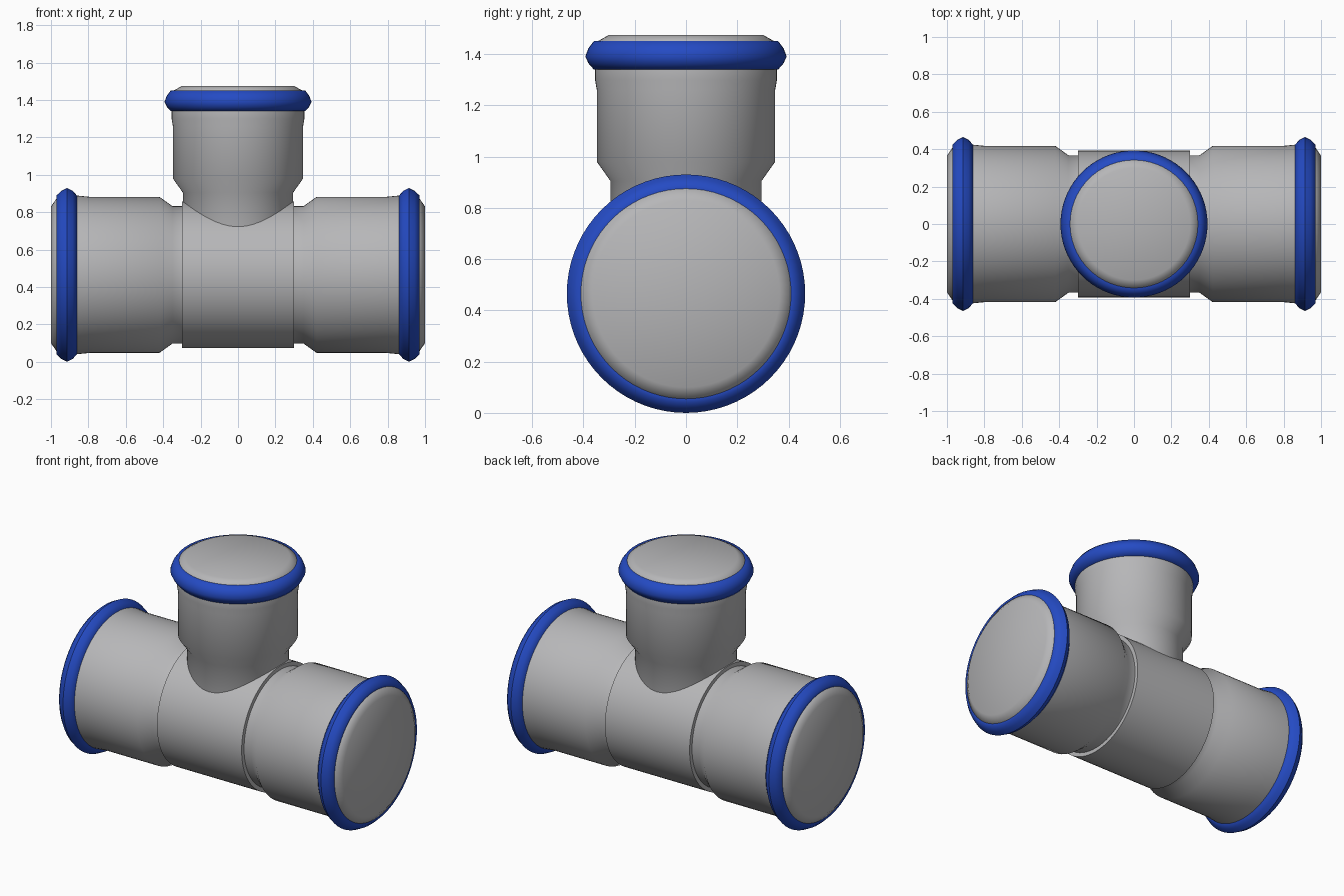
import bpy
import bmesh
from math import radians
from mathutils import Matrix

cube = bpy.data.objects.get("Cube")
if cube:
    bpy.data.objects.remove(cube, do_unlink=True)

AXIS_Z = 0.465
SEGMENTS = 72


def material(name, rgb):
    mat = bpy.data.materials.new(name)
    mat.use_nodes = True
    color = (*rgb, 1)
    mat.diffuse_color = color
    mat.node_tree.nodes["Principled BSDF"].inputs["Base Color"].default_value = color
    return mat


grey = material("pipe grey", (0.47, 0.47, 0.48))
blue = material("seal blue", (0.018, 0.07, 0.55))

UPRIGHT = Matrix.Identity(4)
LEFT = Matrix.Translation((0, 0, AXIS_Z)) @ Matrix.Rotation(radians(90), 4, "Y")
RIGHT = Matrix.Translation((0, 0, AXIS_Z)) @ Matrix.Rotation(radians(-90), 4, "Y")


def lathe(name, profile, placement, mat, closed=False, angle=50):
    """Spin (radius, height) points round the local z axis, then place the result."""
    bm = bmesh.new()
    verts = [bm.verts.new((r, 0, h)) for r, h in profile]
    edges = [bm.edges.new(pair) for pair in zip(verts, verts[1:])]
    if closed:
        edges.append(bm.edges.new((verts[-1], verts[0])))
    bmesh.ops.spin(bm, geom=verts + edges, cent=(0, 0, 0), axis=(0, 0, 1),
                   angle=radians(360), steps=SEGMENTS, use_merge=True)
    bmesh.ops.remove_doubles(bm, verts=bm.verts, dist=0.0001)
    bmesh.ops.recalc_face_normals(bm, faces=bm.faces)
    bm.transform(placement)
    mesh = bpy.data.meshes.new(name)
    bm.to_mesh(mesh)
    bm.free()
    mesh.materials.append(mat)
    obj = bpy.data.objects.new(name, mesh)
    bpy.context.collection.objects.link(obj)
    bpy.ops.object.select_all(action="DESELECT")
    obj.select_set(True)
    bpy.context.view_layer.objects.active = obj
    bpy.ops.object.shade_smooth_by_angle(angle=radians(angle))
    return obj


# Central run of the tee
lathe("tee_body", [(0, -0.3), (0.392, -0.3), (0.392, 0.3), (0, 0.3)], LEFT, grey)

# Socket with rounded end cap, and its seal ring, on each side
socket = [(0.367, 0.28), (0.367, 0.35), (0.417, 0.42), (0.417, 0.79),
          (0.424, 0.86), (0.415, 0.966), (0.365, 1.0), (0, 1.0)]
seal = [(0.41, 0.862), (0.425, 0.862), (0.45, 0.884), (0.465, 0.914),
        (0.45, 0.944), (0.425, 0.97), (0.41, 0.97)]
for side, placement in (("left", LEFT), ("right", RIGHT)):
    lathe(side + "_socket", socket, placement, grey, angle=60)
    lathe(side + "_seal_ring", seal, placement, blue, closed=True)

# Upright branch with its socket, cap and seal ring
branch = [(0.295, 0.6), (0.295, 0.905), (0.348, 0.98), (0.348, 1.26),
          (0.355, 1.3), (0.355, 1.34), (0.345, 1.45), (0.3, 1.475), (0, 1.475)]
branch_seal = [(0.34, 1.34), (0.36, 1.34), (0.38, 1.363), (0.393, 1.39),
               (0.381, 1.422), (0.36, 1.45), (0.34, 1.452)]
lathe("branch_socket", branch, UPRIGHT, grey, angle=60)
lathe("branch_seal_ring", branch_seal, UPRIGHT, blue, closed=True)
